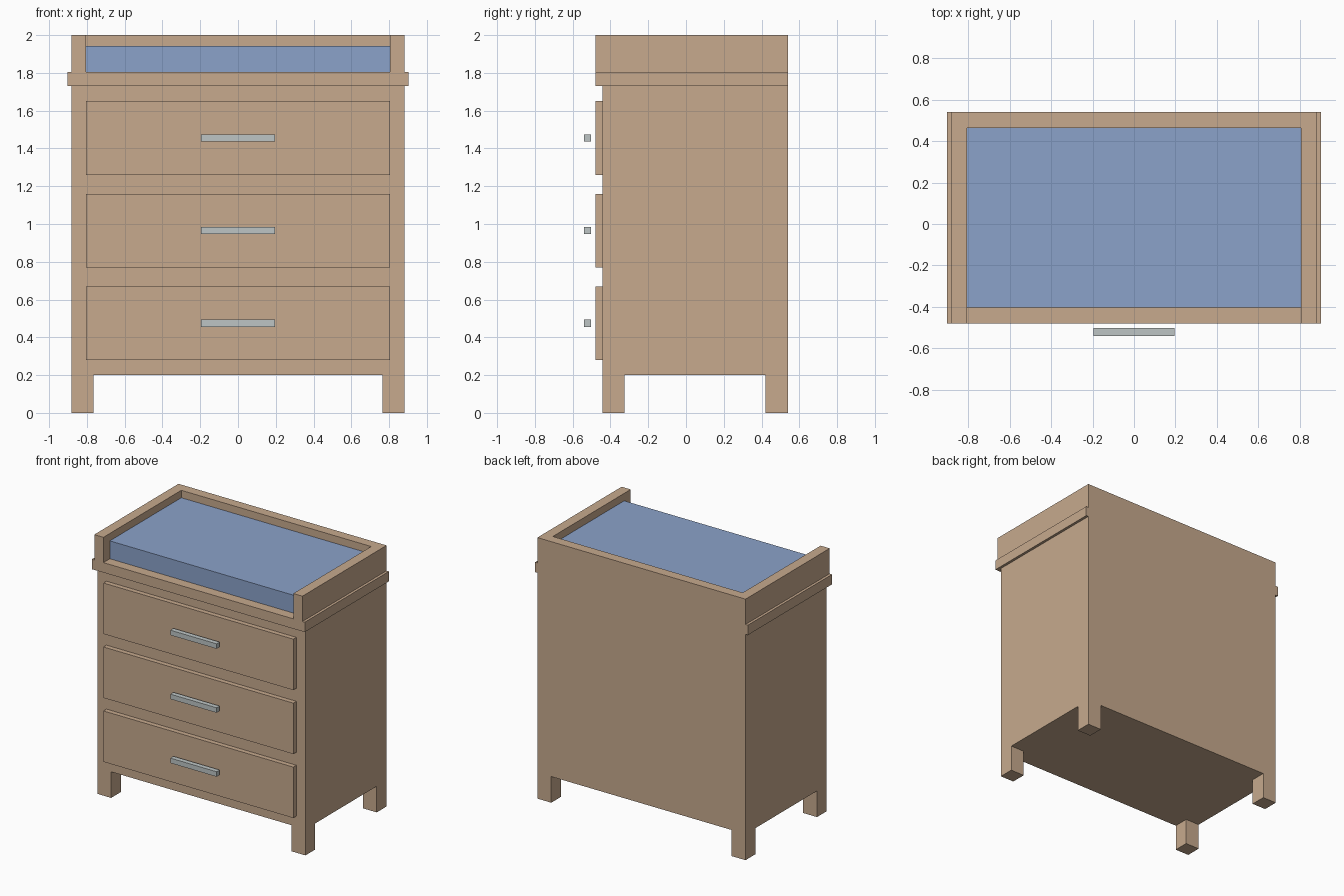
import bpy
import bmesh

if "Cube" in bpy.data.objects:
    bpy.data.objects.remove(bpy.data.objects["Cube"])


def material(name, color):
    m = bpy.data.materials.new(name)
    m.diffuse_color = (*color, 1.0)
    m.use_nodes = True
    m.node_tree.nodes["Principled BSDF"].inputs["Base Color"].default_value = m.diffuse_color
    return m


WOOD = material("light wood", (0.57, 0.40, 0.27))
BLUE = material("blue fabric", (0.258, 0.361, 0.588))
METAL = material("pale metal", (0.51, 0.56, 0.56))


def prism(name, outline, z0, z1, mat):
    """Extrude an xy outline from z0 up to z1."""
    bm = bmesh.new()
    face = bm.faces.new([bm.verts.new((x, y, z0)) for x, y in outline])
    top = bmesh.ops.extrude_face_region(bm, geom=[face])["geom"]
    verts = [v for v in top if isinstance(v, bmesh.types.BMVert)]
    bmesh.ops.translate(bm, verts=verts, vec=(0, 0, z1 - z0))
    bmesh.ops.recalc_face_normals(bm, faces=bm.faces)
    mesh = bpy.data.meshes.new(name)
    bm.to_mesh(mesh)
    bm.free()
    mesh.materials.append(mat)
    obj = bpy.data.objects.new(name, mesh)
    bpy.context.collection.objects.link(obj)
    return obj


def box(name, x0, x1, y0, y1, z0, z1, mat):
    return prism(name, [(x0, y0), (x1, y0), (x1, y1), (x0, y1)], z0, z1, mat)


FRONT, BACK, LIP = -0.443, 0.539, -0.48
SIDE, INNER = 0.882, 0.805

# Cabinet and its four square legs
box("cabinet_body", -SIDE, SIDE, FRONT, BACK, 0.2, 1.73, WOOD)
for side, xs in (("left", (-SIDE, -0.765)), ("right", (0.765, SIDE))):
    for end, ys in (("front", (FRONT, -0.326)), ("back", (0.42, BACK))):
        box(f"{end}_{side}_leg", *xs, *ys, 0, 0.2, WOOD)

# Overhanging top board
box("top_board", -0.902, 0.902, LIP, BACK, 1.73, 1.806, WOOD)

# U-shaped guard rail, open at the front
prism("guard_rail", [(-SIDE, LIP), (-INNER, LIP), (-INNER, 0.463), (INNER, 0.463),
                     (INNER, LIP), (SIDE, LIP), (SIDE, BACK), (-SIDE, BACK)],
      1.806, 2.0, WOOD)

# Changing pad
box("pad", -INNER, INNER, -0.402, 0.463, 1.806, 1.943, BLUE)

# Three drawer fronts, each with a bar handle standing off the front
for i, z in enumerate((0.28, 0.77, 1.26), 1):
    box(f"drawer_front_{i}", -INNER, INNER, LIP, FRONT, z, z + 0.39, WOOD)
    box(f"drawer_handle_{i}", -0.196, 0.196, -0.539, -0.502, z + 0.176, z + 0.214, METAL)
